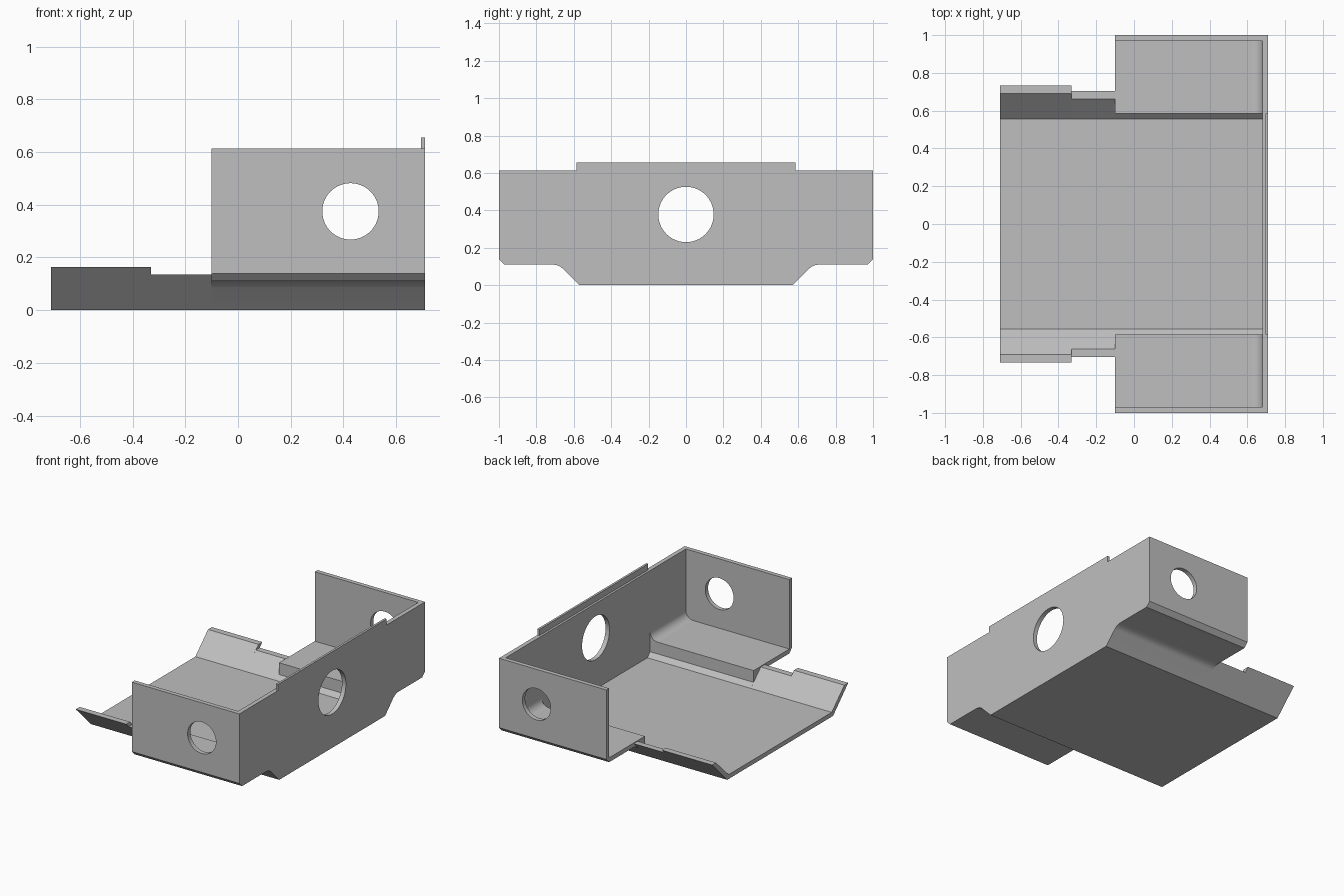
import bpy, bmesh, math
from mathutils import Vector

cube = bpy.data.objects.get("Cube")
if cube:
    bpy.data.objects.remove(cube, do_unlink=True)

metal = bpy.data.materials.new("light_grey_metal")
metal.use_nodes = True
grey = (0.52, 0.52, 0.52, 1)
metal.diffuse_color = grey
metal.node_tree.nodes["Principled BSDF"].inputs["Base Color"].default_value = grey

END, STEP, SHELF, WALL, BACK = -0.71, -0.33, -0.1, 0.68, 0.71   # stations along x
T = 0.03                                                        # sheet thickness
FOOT, EDGE, LEDGE, TOP = 0.57, 0.585, 0.11, 0.613


def prism(name, profile, lo, hi, axis="x"):
    """Extrude a (y, z) profile along x, or an (x, z) profile along y."""
    bm = bmesh.new()
    place = (lambda a, b: (lo, a, b)) if axis == "x" else (lambda a, b: (a, lo, b))
    face = bm.faces.new([bm.verts.new(place(*p)) for p in profile])
    out = bmesh.ops.extrude_face_region(bm, geom=[face])
    shift = Vector((hi - lo, 0, 0)) if axis == "x" else Vector((0, hi - lo, 0))
    bmesh.ops.translate(bm, vec=shift, verts=[g for g in out["geom"] if isinstance(g, bmesh.types.BMVert)])
    bmesh.ops.recalc_face_normals(bm, faces=bm.faces)
    mesh = bpy.data.meshes.new(name)
    bm.to_mesh(mesh)
    bm.free()
    ob = bpy.data.objects.new(name, mesh)
    bpy.context.collection.objects.link(ob)
    mesh.materials.append(metal)
    return ob


def drill(ob, centre, radius, rotation):
    """Cut a round hole through a plate."""
    bpy.ops.mesh.primitive_cylinder_add(vertices=64, radius=radius, depth=0.2, location=centre, rotation=rotation)
    cutter = bpy.context.object
    cutter.name = ob.name + "_hole_cutter"
    cutter.data.materials.append(metal)
    mod = ob.modifiers.new("hole", "BOOLEAN")
    mod.operation, mod.solver, mod.object = "DIFFERENCE", "EXACT", cutter
    bpy.context.view_layer.update()
    cut = bpy.data.meshes.new_from_object(ob.evaluated_get(bpy.context.evaluated_depsgraph_get()))
    ob.modifiers.clear()
    ob.data = cut
    bpy.data.objects.remove(cutter, do_unlink=True)


def smooth(ob):
    bpy.ops.object.select_all(action="DESELECT")
    ob.select_set(True)
    bpy.context.view_layer.objects.active = ob
    bpy.ops.object.shade_smooth_by_angle(angle=math.radians(30))


def flip(profile, s):
    return [(s * y, z) for y, z in profile]


# Rounded bend between the sloped flange and the underside of the shelf
corner, r = Vector((FOOT + LEDGE, LEDGE)), 0.035
a, b = corner - Vector((r, r)) * 0.71, corner + Vector((r, 0))
bend = [tuple(a * (1 - t) ** 2 + corner * 2 * t * (1 - t) + b * t * t) for t in [i / 8 for i in range(9)]]
underside = bend + [(1 - T, LEDGE), (1, LEDGE + T)]

# Floor plate
prism("floor", [(-FOOT, 0), (FOOT, 0), (FOOT - 0.015, T), (0.015 - FOOT, T)], END, WALL)

# Back wall with its round opening and thin top tab
half = [(FOOT, 0)] + underside + [(1, TOP)]
wall = prism("back_wall", half + flip(half[::-1], -1), WALL, BACK)
drill(wall, (BACK, 0, 0.378), 0.148, (0, math.pi / 2, 0))
smooth(wall)
prism("wall_tab", [(-EDGE, TOP), (EDGE, TOP), (EDGE, 0.655), (-EDGE, 0.655)], BACK - T / 2, BACK)

for side, s in (("left", 1), ("right", -1)):
    # Stepped sloping flange
    for part, z, lo, hi in (("tall", 0.163, END, STEP), ("short", 0.135, STEP, SHELF)):
        slope = [(FOOT, 0), (FOOT + z, z), (FOOT + z - 0.042, z), (FOOT - 0.015, T)]
        prism(f"{part}_flange_{side}", flip(slope, s), lo, hi)

    # Shelf carrying the side wall
    shelf = [(FOOT - 0.015, T), (FOOT, 0)] + underside + [
        (1, TOP), (1 - T, TOP), (1 - T, LEDGE + T), (EDGE, LEDGE + T), (EDGE, 2 * T)]
    ob = prism(f"shelf_and_side_wall_{side}", flip(shelf, s), SHELF, WALL)
    drill(ob, (0.427, s, 0.375), 0.107, (math.pi / 2, 0, 0))
    smooth(ob)

    # Rounded fillet where the shelf meets the back wall
    f = 0.055
    arc = [(WALL - f + f * math.sin(t), LEDGE + T + f - f * math.cos(t))
           for t in [i * math.pi / 16 for i in range(9)]]
    smooth(prism(f"shelf_fillet_{side}", arc + [(WALL, LEDGE + T)], s * EDGE, s * (1 - T), "y"))
